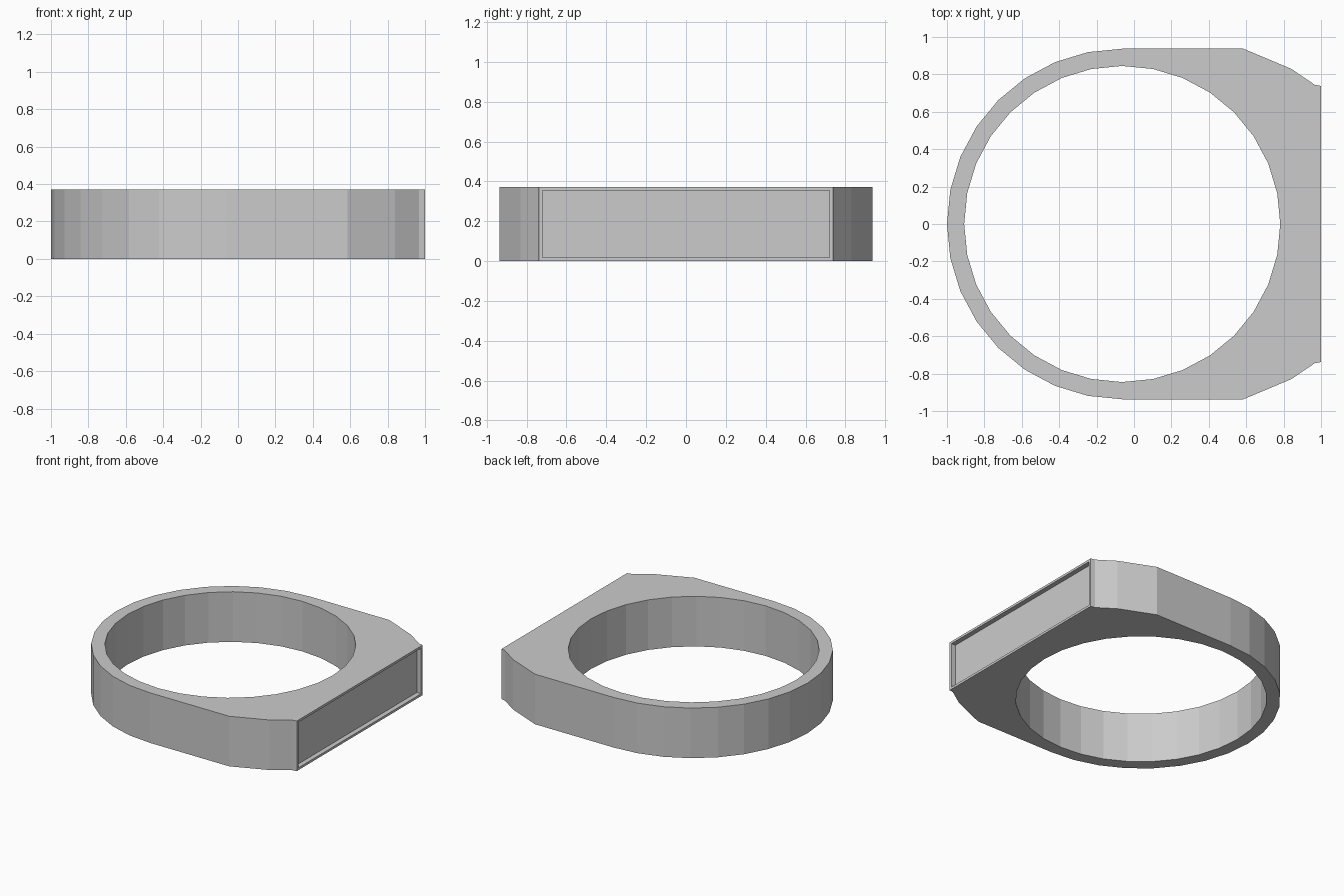
import bpy, bmesh
from math import sin, cos, pi

if "Cube" in bpy.data.objects:
    bpy.data.objects.remove(bpy.data.objects["Cube"])

HEIGHT, CX, R_IN, R_OUT, SIDES = 0.372, -0.063, 0.845, 0.937, 32


def arc(radius, first, last):
    """Points of a 32-sided circle between two step numbers."""
    return [(CX + radius * cos(2 * pi * i / SIDES), radius * sin(2 * pi * i / SIDES))
            for i in range(first, last)]


def add_loop(bm, points):
    verts = [bm.verts.new((x, y, 0)) for x, y in points]
    return [bm.edges.new((v, verts[(i + 1) % len(verts)])) for i, v in enumerate(verts)]


# Outline: round back, straight shoulders tapering to the flat signet front
shoulder = [(1.0, 0.738), (0.967, 0.744), (0.84, 0.83), (0.585, 0.937)]
outer = shoulder + arc(R_OUT, 8, 25) + [(x, -y) for x, y in reversed(shoulder)]

# Band: outline with a finger hole, extruded upwards
bm = bmesh.new()
edges = add_loop(bm, outer) + add_loop(bm, arc(R_IN, 0, SIDES))
bmesh.ops.triangle_fill(bm, use_beauty=True, edges=edges)
ext = bmesh.ops.extrude_face_region(bm, geom=bm.faces[:], use_keep_orig=True)
top = [g for g in ext["geom"] if isinstance(g, bmesh.types.BMVert)]
bmesh.ops.translate(bm, verts=top, vec=(0, 0, HEIGHT))
bmesh.ops.recalc_face_normals(bm, faces=bm.faces[:])

# Signet plate: thin rim around a shallow recess
plate = max(bm.faces, key=lambda f: f.calc_center_median().x)
bmesh.ops.inset_region(bm, faces=[plate], thickness=0.024)
for step in (0.0, -0.035):
    new = bmesh.ops.inset_region(bm, faces=[plate], thickness=0.0005)
    bmesh.ops.translate(bm, verts=plate.verts[:], vec=(step, 0, 0))

mesh = bpy.data.meshes.new("signet_ring")
bm.to_mesh(mesh)
bm.free()
ring = bpy.data.objects.new("signet_ring", mesh)
bpy.context.collection.objects.link(ring)
